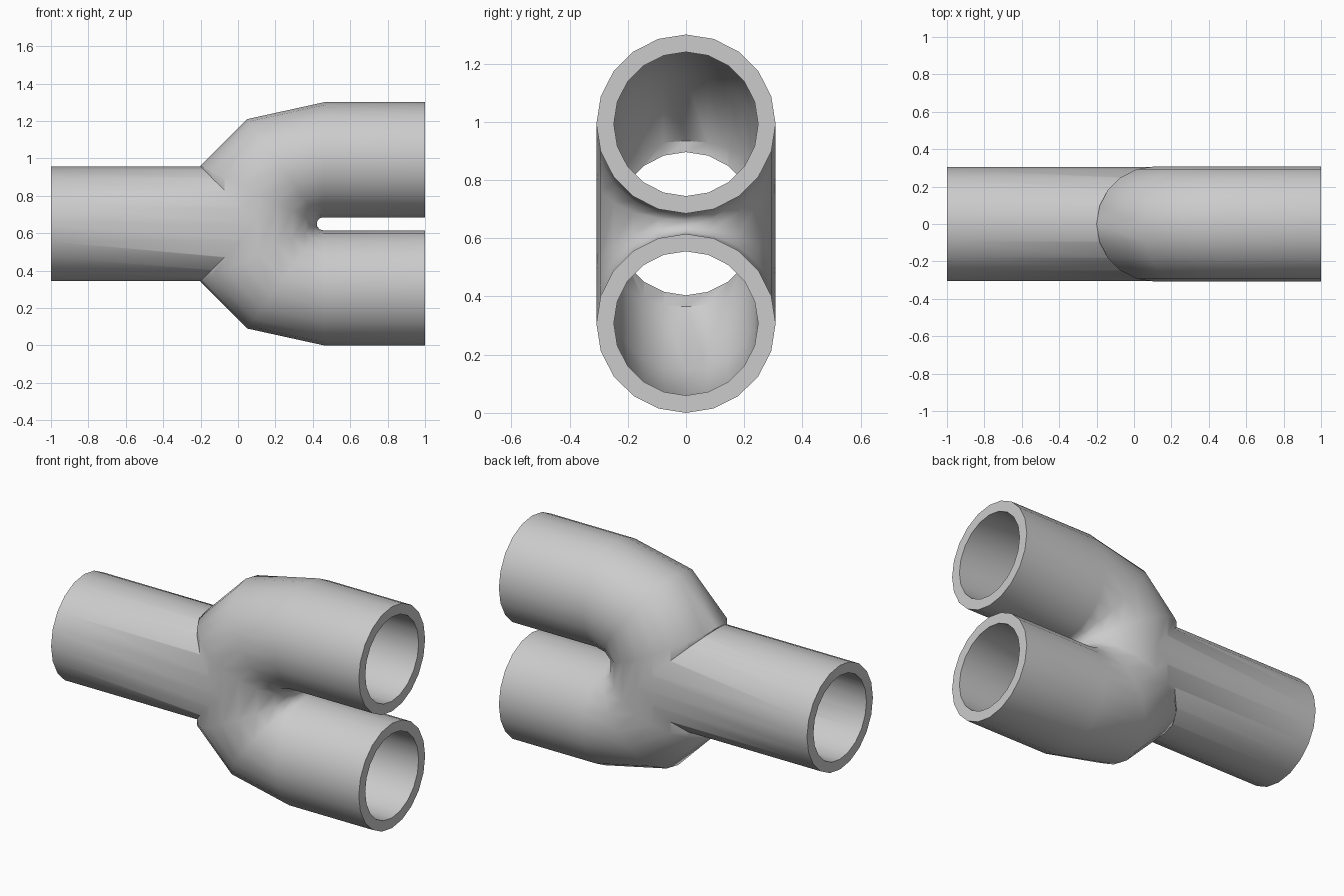
import bpy, bmesh, math

if "Cube" in bpy.data.objects:
    bpy.data.objects.remove(bpy.data.objects["Cube"])

SIDES = 20
MID = 0.65  # height of the symmetry plane


def tube(name, spine, half_width):
    """Closed solid through rings given as (outer, inner) points in the xz plane."""
    bm = bmesh.new()
    rings = []
    for (ox, oz), (ix, iz) in spine:
        ring = []
        for i in range(SIDES):
            a = 2 * math.pi * i / SIDES
            c = math.cos(a)
            ring.append(bm.verts.new(((ox + ix) / 2 + c * (ox - ix) / 2,
                                      half_width * math.sin(a),
                                      (oz + iz) / 2 + c * (oz - iz) / 2)))
        rings.append(ring)
    for r, s in zip(rings, rings[1:]):
        for i in range(SIDES):
            j = (i + 1) % SIDES
            bm.faces.new((r[i], r[j], s[j], s[i]))
    bm.faces.new(rings[0])
    bm.faces.new(rings[-1])
    bmesh.ops.recalc_face_normals(bm, faces=bm.faces)
    me = bpy.data.meshes.new(name)
    bm.to_mesh(me)
    bm.free()
    ob = bpy.data.objects.new(name, me)
    bpy.context.collection.objects.link(ob)
    return ob


def u_tube(name, end_x, outer, crotch_r, half_width):
    """Two parallel branches joined by a bend, mirrored about the mid height."""
    upper = [((end_x, outer[0][1]), (end_x, MID + crotch_r))]
    for k, p in enumerate(outer):
        a = math.radians(90 + 36 * k)
        upper.append((p, (0.455 + crotch_r * math.cos(a), MID + crotch_r * math.sin(a))))
    lower = [tuple((x, 2 * MID - z) for x, z in pair) for pair in reversed(upper)]
    return tube(name, upper + lower, half_width)


def straight(name, x0, x1, r):
    return tube(name, [((x, MID + r), (x, MID - r)) for x in (x0, x1)], r)


# outer solids
fitting = u_tube("pipe_fitting", 1.0, [(0.46, 1.30), (0.05, 1.21), (-0.2, 0.96)], 0.035, 0.308)
inlet = straight("inlet_pipe", -1.0, 0.11, 0.306)

# hollow bores
bend_bore = u_tube("branch_bore", 1.1, [(0.46, 1.24), (0.075, 1.155), (-0.14, 0.935)], 0.095, 0.248)
inlet_bore = straight("inlet_bore", -1.1, 0.11, 0.246)

for other, op in ((inlet, 'UNION'), (bend_bore, 'DIFFERENCE'), (inlet_bore, 'DIFFERENCE')):
    other.hide_render = True
    mod = fitting.modifiers.new(other.name, 'BOOLEAN')
    mod.object = other
    mod.operation = op
    mod.solver = 'EXACT'

bpy.context.view_layer.objects.active = fitting
fitting.select_set(True)
for mod in list(fitting.modifiers):
    bpy.ops.object.modifier_apply(modifier=mod.name)
for helper in (inlet, bend_bore, inlet_bore):
    bpy.data.objects.remove(helper)

# smooth walls, crisp rims and junction
bpy.ops.object.shade_smooth_by_angle(angle=math.radians(40))
